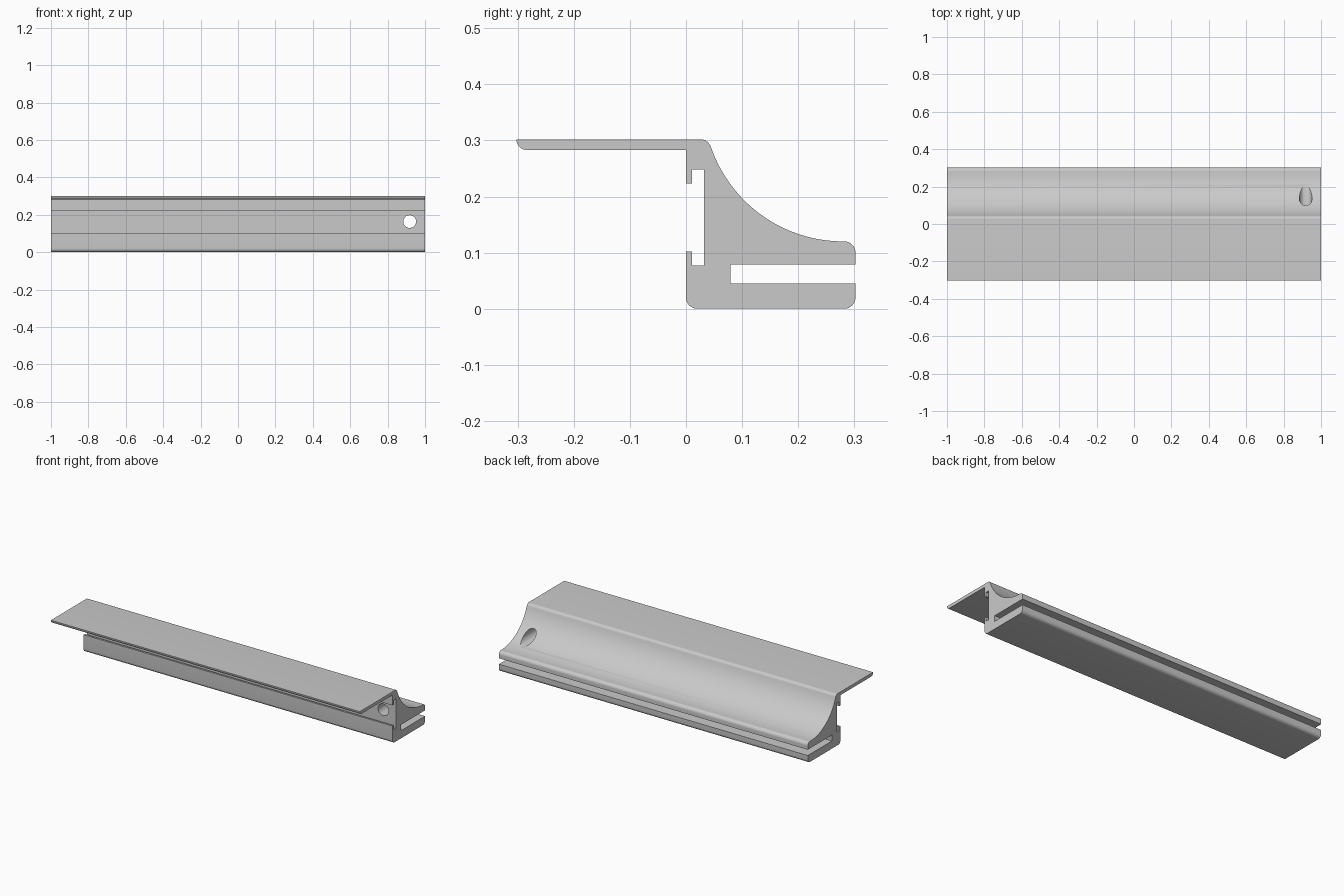
import bpy, bmesh, math
from mathutils import Vector

cube = bpy.data.objects.get("Cube")
if cube:
    bpy.data.objects.remove(cube, do_unlink=True)

HALF_LENGTH = 1.0
HALF_DEPTH = 0.302
HEIGHT = 0.302
EDGE_R = 0.02

grey = bpy.data.materials.new("light_grey")
grey.use_nodes = True
colour = (0.59, 0.59, 0.59, 1)
grey.diffuse_color = colour
grey.node_tree.nodes["Principled BSDF"].inputs["Base Color"].default_value = colour


def fillet(before, corner, after, radius, steps=8):
    """Points of an arc that rounds off a convex corner."""
    before, corner, after = Vector(before), Vector(corner), Vector(after)
    a, b = (before - corner).normalized(), (after - corner).normalized()
    half = a.angle(b) / 2
    centre = corner + (a + b).normalized() * radius / math.sin(half)
    start = (corner + a * radius / math.tan(half) - centre).normalized()
    end = (corner + b * radius / math.tan(half) - centre).normalized()
    return [centre + start.slerp(end, i / steps) * radius for i in range(steps + 1)]


def cove(cy, cz, radius, start_deg, steps=28):
    """Concave quarter sweep, ending at the lowest point."""
    angles = [math.radians(start_deg + (270 - start_deg) * i / steps) for i in range(steps + 1)]
    return [(cy + radius * math.cos(t), cz + radius * math.sin(t)) for t in angles]


# Cross-section in (y, z): plain points, or (y, z, radius) for rounded corners
sweep = cove(0.28, 0.369, 0.249, 199.7)
outline = [
    (-HALF_DEPTH, HEIGHT), (-HALF_DEPTH, 0.283, 0.018), (0, 0.283),
    # undercut slot in the front wall
    (0, 0.223), (0.011, 0.223), (0.011, 0.248), (0.032, 0.248),
    (0.032, 0.077), (0.011, 0.077), (0.011, 0.102), (0, 0.102),
    # base and rear groove
    (0, 0, EDGE_R), (HALF_DEPTH, 0, EDGE_R), (HALF_DEPTH, 0.045),
    (0.079, 0.045), (0.079, 0.079), (HALF_DEPTH, 0.079), (HALF_DEPTH, 0.12, EDGE_R),
] + sweep[::-1] + [(0.0396, HEIGHT, EDGE_R)]

profile = []
for i, p in enumerate(outline):
    if len(p) == 3:
        nxt = outline[(i + 1) % len(outline)]
        profile += fillet(outline[i - 1][:2], p[:2], nxt[:2], p[2])
    else:
        profile.append(Vector(p))

# Extruded rail
bm = bmesh.new()
cap = bm.faces.new([bm.verts.new((-HALF_LENGTH, p.x, p.y)) for p in profile])
swept = bmesh.ops.extrude_face_region(bm, geom=[cap], use_keep_orig=True)
moved = [v for v in swept["geom"] if isinstance(v, bmesh.types.BMVert)]
bmesh.ops.translate(bm, verts=moved, vec=(2 * HALF_LENGTH, 0, 0))
bmesh.ops.remove_doubles(bm, verts=bm.verts, dist=0.0001)
bmesh.ops.recalc_face_normals(bm, faces=bm.faces)
mesh = bpy.data.meshes.new("rail")
bm.to_mesh(mesh)
bm.free()
mesh.materials.append(grey)
rail = bpy.data.objects.new("rail", mesh)
bpy.context.collection.objects.link(rail)

# Round hole through the web, near the left end
bpy.ops.mesh.primitive_cylinder_add(vertices=48, radius=0.034, depth=0.4,
                                    location=(0.918, 0.15, 0.164),
                                    rotation=(math.pi / 2, 0, 0))
cutter = bpy.context.object
cutter.name = "hole_cutter"
cutter.hide_render = True
cutter.data.materials.append(grey)

bpy.ops.object.select_all(action="DESELECT")
rail.select_set(True)
bpy.context.view_layer.objects.active = rail
cut = rail.modifiers.new("hole", "BOOLEAN")
cut.operation = "DIFFERENCE"
cut.solver = "EXACT"
cut.object = cutter
bpy.ops.object.modifier_apply(modifier=cut.name)
bpy.data.objects.remove(cutter, do_unlink=True)

bpy.ops.object.shade_smooth_by_angle(angle=math.radians(30))
